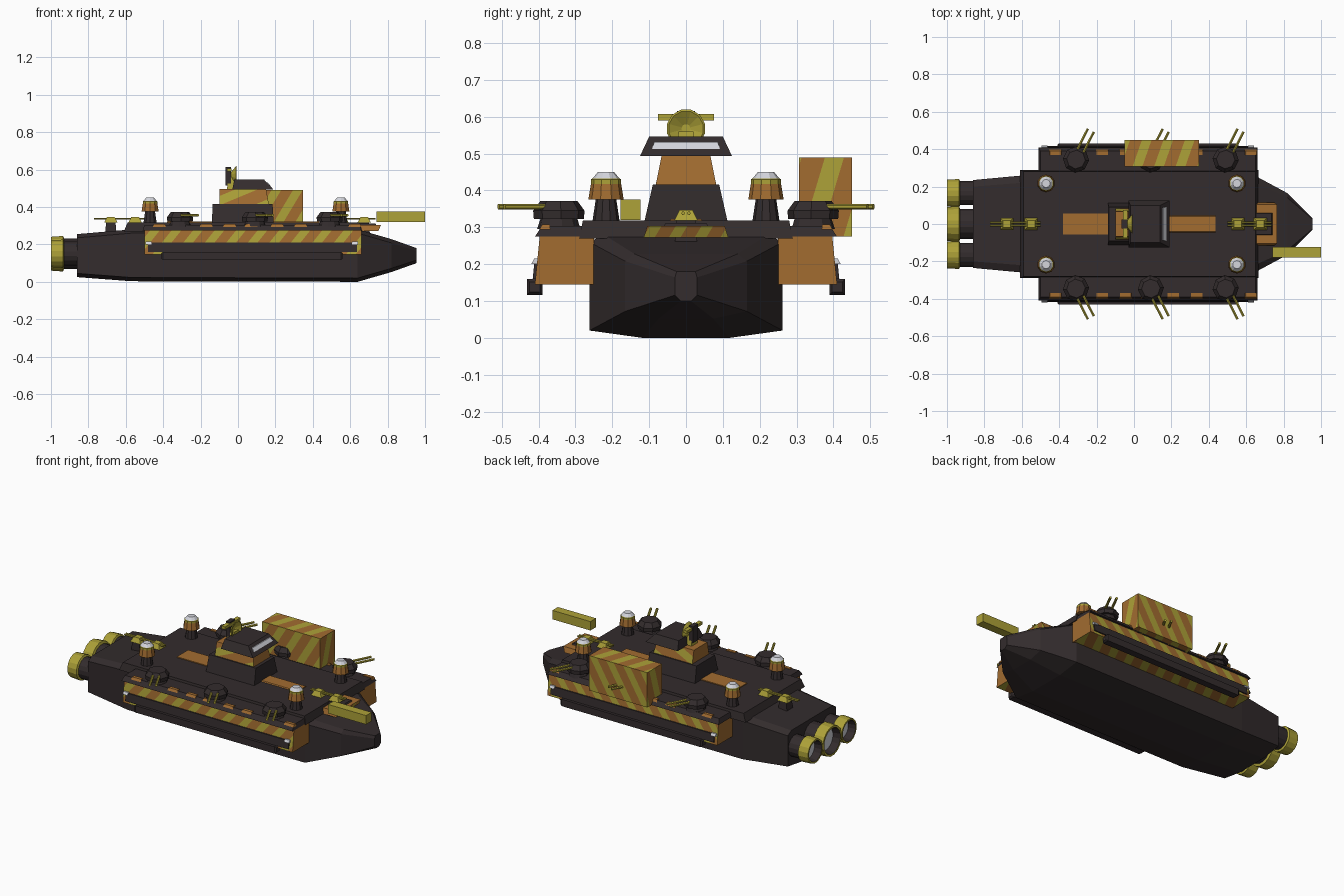
import bpy, bmesh, math
from mathutils import Vector, Matrix

if "Cube" in bpy.data.objects:
    bpy.data.objects.remove(bpy.data.objects["Cube"])


def material(name, rgb):
    m = bpy.data.materials.new(name)
    m.diffuse_color = (*rgb, 1)
    m.use_nodes = True
    m.node_tree.nodes["Principled BSDF"].inputs["Base Color"].default_value = m.diffuse_color
    return m


DARK = material("dark_hull", (0.033, 0.025, 0.026))
ORANGE = material("rust_orange", (0.36, 0.15, 0.03))
YELLOW = material("olive_yellow", (0.42, 0.36, 0.04))
LIGHT = material("pale_glass", (0.66, 0.67, 0.72))


def finish(name, bm, mats):
    bmesh.ops.recalc_face_normals(bm, faces=bm.faces[:])
    me = bpy.data.meshes.new(name)
    bm.to_mesh(me)
    bm.free()
    for m in mats:
        me.materials.append(m)
    ob = bpy.data.objects.new(name, me)
    bpy.context.collection.objects.link(ob)
    return ob


def loft(name, rings, mats, seg_mats=None, matrix=None):
    """Skin a list of equal-length rings; seg_mats gives a slot per band."""
    bm = bmesh.new()
    vs = [[bm.verts.new(p) for p in r] for r in rings]
    n = len(rings[0])
    for k in range(len(vs) - 1):
        for i in range(n):
            f = bm.faces.new((vs[k][i], vs[k][(i + 1) % n], vs[k + 1][(i + 1) % n], vs[k + 1][i]))
            f.material_index = seg_mats[k] if seg_mats else 0
    bm.faces.new(vs[0])
    f = bm.faces.new(vs[-1])
    f.material_index = seg_mats[-1] if seg_mats else 0
    if matrix:
        bm.transform(matrix)
    return finish(name, bm, mats)


def block(name, low, high, z0, z1, mat, matrix=None):
    """Tapered box; low/high are (x0, x1, y0, y1)."""
    def ring(r, z):
        return [(r[0], r[2], z), (r[1], r[2], z), (r[1], r[3], z), (r[0], r[3], z)]
    return loft(name, [ring(low, z0), ring(high, z1)], [mat], matrix=matrix)


def lathe(name, profile, sides, mats, seg_mats=None, matrix=None):
    rings = [[(r * math.cos((i + .5) * math.tau / sides), r * math.sin((i + .5) * math.tau / sides), z)
              for i in range(sides)] for r, z in profile]
    return loft(name, rings, mats, seg_mats, matrix)


def stripe(ob, period, normals, share=0.45):
    """Cut diagonal hazard bands into the faces looking along each axis."""
    ob.data.materials.append(YELLOW)
    bm = bmesh.new()
    bm.from_mesh(ob.data)
    for axis, n in normals.items():
        n = Vector(n)

        def picked():
            return [f for f in bm.faces if abs(f.normal[axis]) > 0.7]
        d = [v.co.dot(n) for v in bm.verts]
        for k in range(math.floor(min(d) / period), math.ceil(max(d) / period) + 1):
            for off in (0, share):
                fs = picked()
                geom = set(fs)
                for f in fs:
                    geom.update(f.edges)
                    geom.update(f.verts)
                bmesh.ops.bisect_plane(bm, geom=list(geom), dist=1e-5,
                                       plane_co=n * ((k + off) * period / n.length_squared), plane_no=n)
        for f in picked():
            t = f.calc_center_median().dot(n) / period
            f.material_index = 1 if t - math.floor(t) < share else 0
    bm.to_mesh(ob.data)
    bm.free()


SLANT = {1: (1, 0, -0.6), 0: (0, 1, -0.3), 2: (1, -0.35, 0)}


# Hull lofted along x
def hull_ring(x, w, zb, zt):
    e = min(0.02, (zt - zb) * 0.2)
    half = [(0.45 * w, zb), (w, zb + e), (w, zt - e), (0.85 * w, zt)]
    return [(x, y, z) for y, z in half] + [(x, -y, z) for y, z in reversed(half)]


loft("hull", [hull_ring(*s) for s in (
    (-0.86, 0.235, 0.025, 0.255), (-0.57, 0.262, 0.003, 0.28), (0.64, 0.262, 0, 0.28),
    (0.82, 0.165, 0.052, 0.228), (0.955, 0.03, 0.1, 0.18))], [DARK])
block("upper_deck", (-0.61, 0.665, -0.29, 0.29), (-0.59, 0.65, -0.28, 0.28), 0.27, 0.318, DARK)
block("deck_stripe_rear", (-0.38, -0.13, -0.055, 0.055), (-0.38, -0.13, -0.055, 0.055), 0.316, 0.323, ORANGE)
block("deck_stripe_front", (0.18, 0.435, -0.047, 0.047), (0.18, 0.435, -0.04, 0.04), 0.316, 0.323, ORANGE)

# Striped nose platform
nose = block("nose_platform", (0.64, 0.75, -0.115, 0.115), (0.64, 0.765, -0.105, 0.105), 0.272, 0.304, ORANGE)
stripe(nose, 0.07, {0: (0, 1, -0.6)})
block("nose_cap", (0.64, 0.74, -0.06, 0.06), (0.64, 0.735, -0.055, 0.055), 0.303, 0.312, DARK)

# Engines: dark barrel, yellow nozzle ring, pale recessed disc
for label, y, r in (("left", 0.165, 0.077), ("centre", 0, 0.097), ("right", -0.165, 0.077)):
    m = Matrix.Translation((0, y, 0.15)) @ Matrix.Rotation(-math.pi / 2, 4, 'Y')
    lathe("engine_" + label, [(r * .85, 0.82), (r * .85, 0.93), (r, 0.935), (r * .95, 1.0), (r * .82, 1.0), (r * .72, 0.955)],
          16, [DARK, YELLOW, LIGHT], [0, 1, 1, 1, 0, 2], m)

for s, side in ((1, "left"), (-1, "right")):
    mir = Matrix.Scale(s, 4, (0, 1, 0))
    # Side sponson with hazard stripes, dark roof and dark recess panel
    sp = block("sponson_" + side, (-0.5, 0.66, 0.25, 0.41), (-0.5, 0.66, 0.25, 0.397), 0.145, 0.275, ORANGE, mir)
    stripe(sp, 0.115, {1: (1, 0, -0.8), 2: (1, -0.5, 0)})
    block("sponson_roof_" + side, (-0.51, 0.66, 0.25, 0.41), (-0.5, 0.65, 0.25, 0.39), 0.275, 0.304, DARK, mir)
    block("side_panel_" + side, (-0.48, 0.635, 0.39, 0.416), (-0.48, 0.635, 0.39, 0.411), 0.16, 0.21, DARK, mir)
    for x in (-0.478, 0.625):
        block("marker_lamp_" + side, (x - .016, x + .016, 0.39, 0.42), (x - .016, x + .016, 0.39, 0.412), 0.2, 0.215, LIGHT, mir)
    for x in (-0.42, -0.17, -0.045, 0.07, 0.21, 0.335, 0.625):
        block("roof_patch_" + side, (x - .034, x + .034, 0.368, 0.398), (x - .03, x + .03, 0.37, 0.39), 0.294, 0.308, ORANGE, mir)
    # Long side tube
    m = mir @ Matrix.Translation((0, 0.41, 0.138)) @ Matrix.Rotation(math.pi / 2, 4, 'Y')
    lathe("side_tube_" + side, [(0.02, -0.41), (0.03, -0.4), (0.03, 0.55), (0.02, 0.56)], 4, [DARK], matrix=m)
    # Twin gun turrets, aimed outward and slightly forward
    for x in (-0.31, 0.09, 0.49):
        m = mir @ Matrix.Translation((x, 0.345, 0)) @ Matrix.Rotation(math.radians(-27), 4, 'Z')
        lathe("turret_base_" + side, [(0.06, 0.295), (0.05, 0.325)], 10, [DARK], matrix=m)
        lathe("turret_" + side, [(0.068, 0.322), (0.07, 0.345), (0.05, 0.372)], 8, [DARK], matrix=m)
        for dx in (-0.018, 0.018):
            b = m @ Matrix.Translation((dx, 0, 0.356)) @ Matrix.Rotation(-math.pi / 2, 4, 'X')
            lathe("turret_barrel_" + side, [(0.0075, 0.02), (0.0075, 0.175)], 6, [YELLOW], matrix=b)
    # Beacon lamps
    for x in (-0.47, 0.55):
        m = Matrix.Translation((x, s * 0.217, 0))
        lathe("beacon_" + side, [(0.037, 0.315), (0.028, 0.375), (0.048, 0.375), (0.041, 0.418),
                                 (0.041, 0.43), (0.037, 0.432), (0.022, 0.45)], 10,
              [DARK, ORANGE, YELLOW, LIGHT], [0, 1, 1, 2, 2, 3], m)

# Centreline guns at both ends of the deck
for label, s, outer, inner, tip, tail in (("rear", -1, 0.68, 0.55, 0.77, 0.5), ("bow", 1, 0.675, 0.555, 0.735, 0.5)):
    for x in (outer, inner):
        c = s * x
        block("deck_gun_foot_" + label, (c - .03, c + .03, -0.03, 0.03), (c - .025, c + .025, -0.025, 0.025), 0.26, 0.32, DARK)
        block("deck_gun_" + label, (c - .035, c + .035, -0.032, 0.032), (c - .02, c + .02, -0.018, 0.018), 0.318, 0.347, YELLOW)
    for y in (-0.008, 0.008):
        m = Matrix.Translation((0, y, 0.338)) @ Matrix.Rotation(s * math.pi / 2, 4, 'Y')
        lathe("deck_gun_barrel_" + label, [(0.005, tail), (0.005, tip)], 6, [YELLOW], matrix=m)

# Command tower
block("tower_base", (-0.14, 0.19, -0.113, 0.113), (-0.135, 0.185, -0.09, 0.09), 0.315, 0.416, DARK)
mid = block("tower_middle", (-0.1, 0.165, -0.082, 0.082), (-0.1, 0.15, -0.066, 0.066), 0.416, 0.495, ORANGE)
stripe(mid, 0.3, {1: (1, 0, -2.4)}, 0.4)
block("bridge", (-0.03, 0.19, -0.125, 0.125), (-0.02, 0.14, -0.1, 0.1), 0.493, 0.546, DARK)
block("bridge_window", (0.12, 0.174, -0.092, 0.092), (0.12, 0.159, -0.086, 0.086), 0.513, 0.532, LIGHT)

# Radar dish
block("radar_foot", (-0.06, 0.0, -0.03, 0.03), (-0.05, -0.01, -0.02, 0.02), 0.49, 0.56, YELLOW)
block("radar_back", (-0.066, -0.038, -0.025, 0.025), (-0.066, -0.038, -0.025, 0.025), 0.515, 0.615, DARK)
block("radar_bar", (-0.06, -0.035, -0.076, 0.076), (-0.06, -0.035, -0.076, 0.076), 0.59, 0.607, YELLOW)
m = Matrix.Translation((-0.04, 0, 0.568)) @ Matrix.Rotation(math.pi / 2, 4, 'Y')
lathe("radar_dish", [(0.015, 0), (0.053, 0.03), (0.048, 0.033), (0.012, 0.012)], 12, [YELLOW], matrix=m)

# Large striped cargo container and floating bow beam
cargo = (-0.05, 0.347, 0.307, 0.45)
stripe(block("cargo_container", cargo, cargo, 0.275, 0.49, ORANGE), 0.115, SLANT)
beam = (0.74, 1.0, -0.178, -0.124)
block("bow_beam", beam, beam, 0.32, 0.375, YELLOW)
